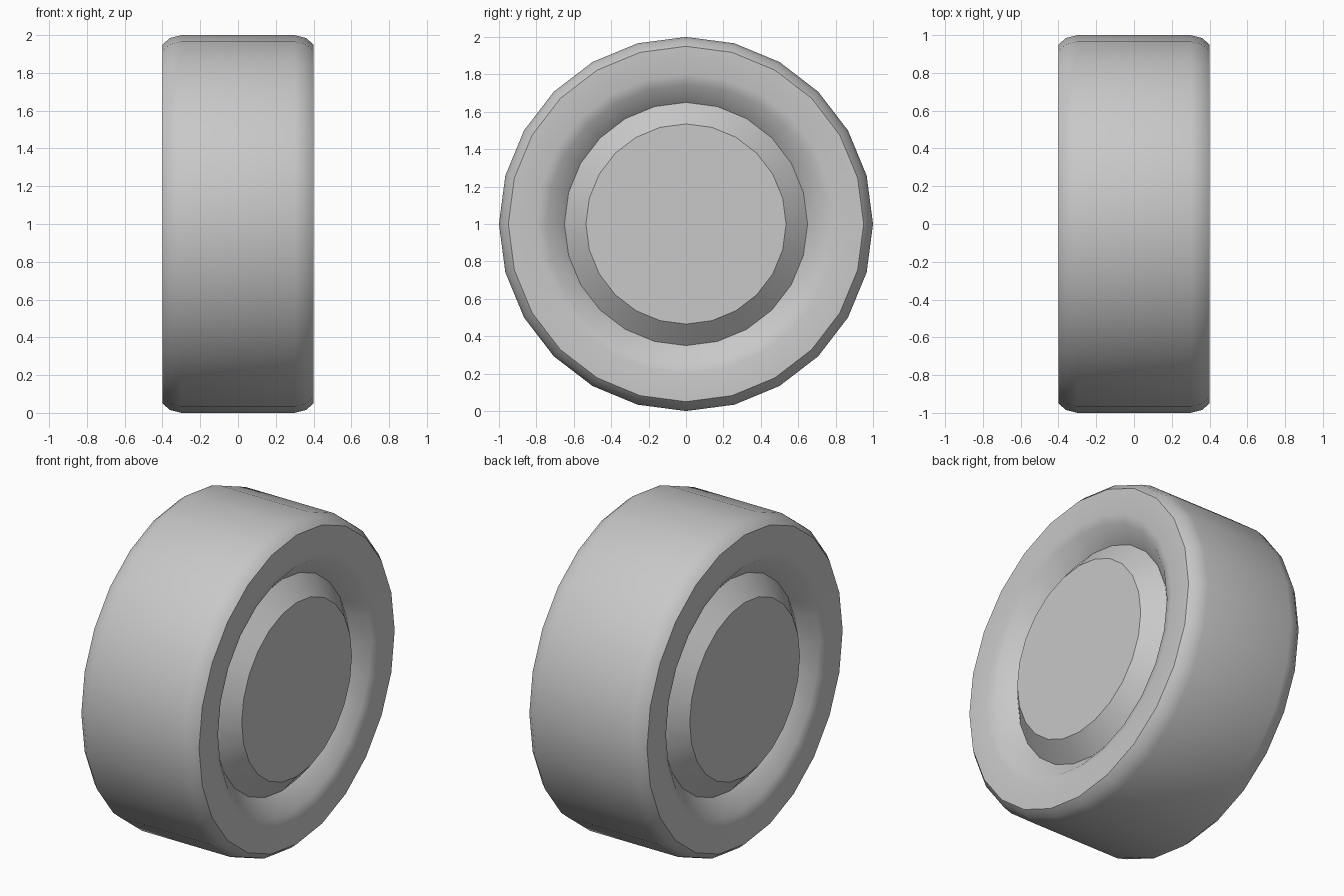
import bpy
import bmesh
from math import cos, sin, tau, radians

cube = bpy.data.objects.get("Cube")
if cube:
    bpy.data.objects.remove(cube, do_unlink=True)

SIDES = 24

# Half profile as (x, radius), from the hub cap out to the tread
half = [
    (0.40, 0.535),   # hub cap rim
    (0.30, 0.65),    # bottom of the groove
    (0.385, 0.745),  # rounded groove lip
    (0.40, 0.80),
    (0.40, 0.95),    # sidewall edge
    (0.36, 0.985),   # rounded shoulder
    (0.30, 1.00),
]
profile = half + [(-x, r) for x, r in reversed(half)]


def grey_material():
    mat = bpy.data.materials.new("light_grey")
    mat.use_nodes = True
    colour = (0.58, 0.58, 0.58, 1)
    mat.diffuse_color = colour
    mat.node_tree.nodes["Principled BSDF"].inputs["Base Color"].default_value = colour
    return mat


def lathe(name, points):
    """Turn a profile around the x axis and close both ends."""
    bm = bmesh.new()
    rings = []
    for x, r in points:
        angles = [tau * i / SIDES for i in range(SIDES)]
        rings.append([bm.verts.new((x, r * sin(a), 1 + r * cos(a))) for a in angles])
    for a, b in zip(rings, rings[1:]):
        for i in range(SIDES):
            j = (i + 1) % SIDES
            bm.faces.new((a[i], a[j], b[j], b[i]))
    bm.faces.new(rings[0])
    bm.faces.new(rings[-1])
    bmesh.ops.recalc_face_normals(bm, faces=bm.faces)
    mesh = bpy.data.meshes.new(name)
    bm.to_mesh(mesh)
    bm.free()
    obj = bpy.data.objects.new(name, mesh)
    bpy.context.collection.objects.link(obj)
    return obj


# Wheel with tread, sidewalls, grooves and hub caps
wheel = lathe("wheel", profile)
wheel.data.materials.append(grey_material())

bpy.ops.object.select_all(action="DESELECT")
wheel.select_set(True)
bpy.context.view_layer.objects.active = wheel
bpy.ops.object.shade_smooth_by_angle(angle=radians(32))
